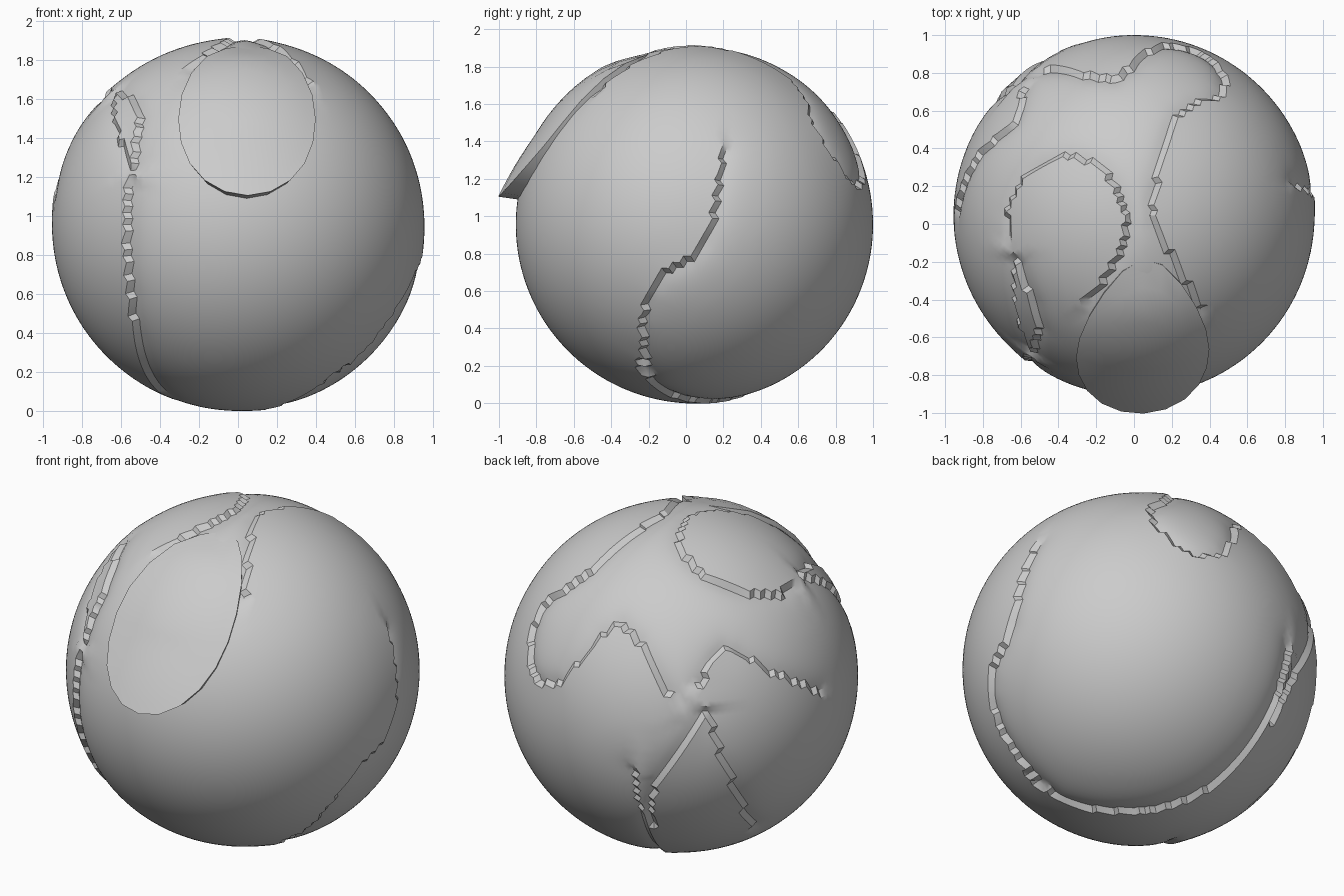
import bpy, bmesh
from math import radians, sin, cos, sqrt, exp, pi
from mathutils import Vector
from mathutils.geometry import intersect_point_line

if "Cube" in bpy.data.objects:
    bpy.data.objects.remove(bpy.data.objects["Cube"])

R = 0.955
C = Vector((0, 0.045, 0.955))
FRONT, SIDE, TOP = (0, 0.955), (0.045, 0.955), (0, 0.045)


def from_view(az, el, pts, off=(0, 0)):
    """Project picture points of a view onto the sphere (relative to its centre)."""
    a = Vector((cos(radians(az)), sin(radians(az)), 0))
    s, c = sin(radians(el)), cos(radians(el))
    right = Vector((-a.y, a.x, 0))
    up = Vector((0, 0, c)) - a * s
    d = a * c + Vector((0, 0, s))
    out = []
    for u, v in pts:
        u, v = u - off[0], v - off[1]
        p = right * u + up * v + d * sqrt(max(0, R * R - u * u - v * v))
        out.append(p.normalized() * R)
    return out


def smooth(pts, n=3):
    """Catmull-Rom curve through the points, kept on the sphere."""
    ext = [pts[0]] + pts + [pts[-1]]
    out = []
    for a, b, c, d in zip(ext, ext[1:], ext[2:], ext[3:]):
        for i in range(n):
            t = i / n
            p = (b * 2 + (c - a) * t + (a * 2 - b * 5 + c * 4 - d) * t * t
                 + (b * 3 - a - c * 3 + d) * t ** 3) / 2
            out.append(p.normalized() * R)
    return out + [pts[-1]]


# oval edge on the upper left, as an arc
arc = [(-.36 + .32 * cos(radians(t)), .36 * sin(radians(t))) for t in range(-30, 211, 40)]

# crease paths; last value is the sunken side (1 = left of the path)
creases = [
    (from_view(-90, 90, [(.36, -.45), (.12, 0), (.14, .3), (.25, .6), (.48, .7), (.4, .88),
                         (.15, .95), (-.1, .77), (-.48, .82)], TOP), 1),
    (from_view(-90, 90, [(-.25, -.4)] + arc + [(-.54, -.7)], TOP), -1),
    (from_view(135, 30, [(-.05, -.14), (-.03, -.3), (-.3, -.65), (-.24, -.9)]), -1),
    (from_view(135, 30, [(-.05, -.14), (.05, -.52), (.27, -.87)]), 1),
    (from_view(135, 30, [(-.05, -.14), (.1, .05), (.37, -.1), (.65, -.2)]), 1),
    (from_view(0, 0, [(.2, 1.35), (.1, .85), (-.2, .6), (-.19, .13)], SIDE), 1),
    (from_view(45, -30, [(-.61, -.52), (-.4, -.7), (.36, -.68), (.85, .08)]), 1),
    (from_view(-90, 0, [(-.65, 1.63), (-.5, 1.5), (-.55, .6), (-.4, .1)], FRONT), 1),
]
segments = []
for path, side in creases:
    path = smooth(path)
    segments += [(a, b, side, .25 + (b - a).length) for a, b in zip(path, path[1:])]


def dip(p):
    best, dist = None, 0.25
    for a, b, side, reach in segments:
        if (p - a).length > reach:
            continue
        t = intersect_point_line(p, a, b)[1]
        q = a.lerp(b, min(1, max(0, t))).normalized() * R
        d = (p - q).length
        if d < dist:
            best, dist = (q, b - a, side), d
    if not best:
        return 0
    q, t, side = best
    low = (p - q).dot(q.cross(t)) * side > 0
    return -0.025 * exp(-dist / 0.06) if low else 0.006 * exp(-dist / 0.08)


def make(name, bm):
    me = bpy.data.meshes.new(name)
    bmesh.ops.recalc_face_normals(bm, faces=bm.faces)
    bm.to_mesh(me)
    bm.free()
    ob = bpy.data.objects.new(name, me)
    bpy.context.collection.objects.link(ob)
    bpy.ops.object.select_all(action='DESELECT')
    ob.select_set(True)
    bpy.context.view_layer.objects.active = ob
    bpy.ops.object.shade_smooth_by_angle(angle=radians(35))


# round head with one-sided creases
bm = bmesh.new()
bmesh.ops.create_icosphere(bm, subdivisions=6, radius=R)
for v in bm.verts:
    p = v.co.normalized() * R
    v.co = C + p.normalized() * (R + dip(p))
make("head_ball", bm)


# tongue-shaped front lock that flares away from the ball at its tip
def lift(z):
    flare = .08 * (max(0, 1.45 - z) / .35) ** 1.5
    return .022 + flare - .028 * max(0, z - 1.79) / .09


def lock_vert(bm, xz, h):
    p = from_view(-90, 0, [xz], FRONT)[0]
    return bm.verts.new(C + p.normalized() * (R + h))


SIDES, RINGS = 20, 8
mid = Vector((.045, 1.485))
outline = [mid + Vector((.345 * cos(2 * pi * i / SIDES), .395 * sin(2 * pi * i / SIDES)))
           for i in range(SIDES)]
bm = bmesh.new()
rings = []
for i in range(1, RINGS + 1):
    pts = [mid.lerp(o, i / RINGS) for o in outline]
    rings.append([lock_vert(bm, p, lift(p.y)) for p in pts])
rings.append([lock_vert(bm, o, -.04) for o in outline])
centre = lock_vert(bm, mid, lift(mid.y))
for j in range(SIDES):
    k = (j + 1) % SIDES
    bm.faces.new((centre, rings[0][j], rings[0][k]))
    for a, b in zip(rings, rings[1:]):
        bm.faces.new((a[j], b[j], b[k], a[k]))
bm.faces.new(rings[-1])
make("front_lock", bm)
